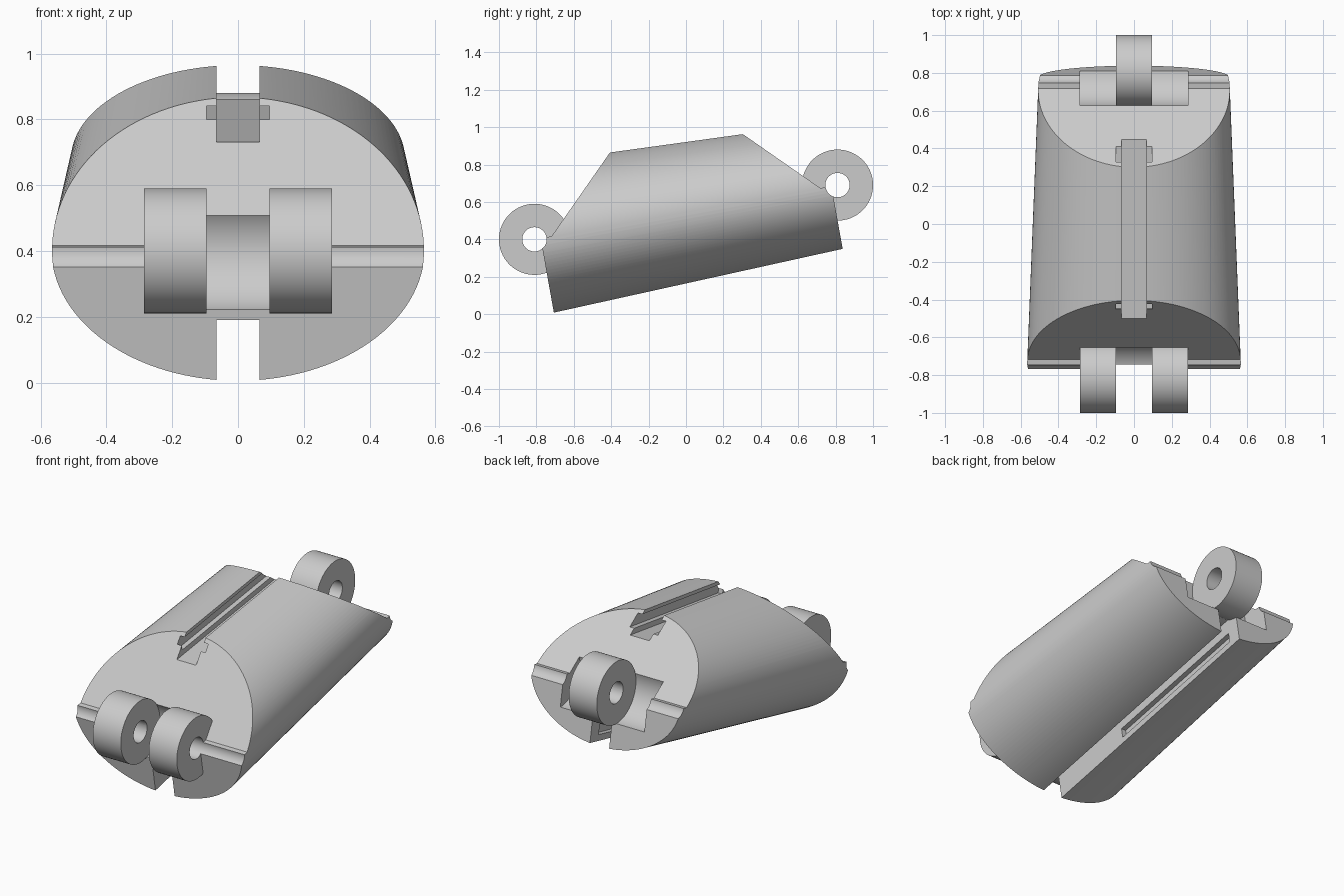
import bpy, bmesh
from math import sin, cos, pi, atan2
from mathutils import Matrix

if "Cube" in bpy.data.objects:
    bpy.data.objects.remove(bpy.data.objects["Cube"])

TILT = atan2(0.29, 1.62)
PLACE = Matrix.Translation((0, 0, 0.545)) @ Matrix.Rotation(TILT, 4, 'X')
HINGE, KNUCKLE_R, PIN_R = 0.823, 0.19, 0.065
END = 0.79

grey = bpy.data.materials.new("plain grey")
grey.use_nodes = True
GREY = (0.6, 0.6, 0.6, 1)
grey.diffuse_color = GREY
grey.node_tree.nodes["Principled BSDF"].inputs["Base Color"].default_value = GREY


def loft(name, first, last):
    """Closed solid between two matching rings of points."""
    bm = bmesh.new()
    a = [bm.verts.new(p) for p in first]
    b = [bm.verts.new(p) for p in last]
    bm.faces.new(a)
    bm.faces.new(b[::-1])
    for i in range(len(a)):
        j = (i + 1) % len(a)
        bm.faces.new((a[j], a[i], b[i], b[j]))
    bmesh.ops.recalc_face_normals(bm, faces=bm.faces)
    mesh = bpy.data.meshes.new(name)
    bm.to_mesh(mesh)
    bm.free()
    mesh.materials.append(grey)
    ob = bpy.data.objects.new(name, mesh)
    bpy.context.collection.objects.link(ob)
    return ob


def prism(name, profile, x0, x1):
    """Side profile (length, height) extruded across x."""
    return loft(name, [(x0, u, w) for u, w in profile], [(x1, u, w) for u, w in profile])


def circle(u, r, n=64):
    return [(u + r * cos(2 * pi * i / n), r * sin(2 * pi * i / n)) for i in range(n)]


def boolean(ob, cutter, operation='DIFFERENCE'):
    bpy.context.view_layer.objects.active = ob
    mod = ob.modifiers.new("cut", 'BOOLEAN')
    mod.object, mod.operation, mod.solver = cutter, operation, 'EXACT'
    bpy.ops.object.modifier_apply(modifier=mod.name)
    bpy.data.objects.remove(cutter)


def finish(ob):
    ob.matrix_world = PLACE
    bpy.ops.object.select_all(action='DESELECT')
    ob.select_set(True)
    bpy.context.view_layer.objects.active = ob
    bpy.ops.object.shade_smooth_by_angle(angle=0.5)


def half_height(u):
    return 0.375 - 0.04 * u


def ring(u, half_width, n=128):
    h = half_height(u)
    return [(half_width * cos(2 * pi * i / n), u, h * sin(2 * pi * i / n)) for i in range(n)]


def band(u0, u1, shallow, deep, side):
    """Profile following the tapered skin between two depths."""
    return [(u, side * (half_height(u) - d))
            for u, d in ((u0, shallow), (u1, shallow), (u1, deep), (u0, deep))]


# Tapered oval body with mitred upper ends
body = loft("body", ring(-END - 0.02, 0.568), ring(END + 0.02, 0.504))
half = [(END, -0.6), (END, 0), (0.73, 0), (0.13, 0.6)]
outline = half + [(-u, w) for u, w in reversed(half)]
boolean(body, prism("end_trim", outline, -0.7, 0.7), 'INTERSECT')

# Rounded pockets for the mating knuckles
boolean(body, prism("front_pocket", circle(-HINGE, KNUCKLE_R), -0.095, 0.095))
for s in (-1, 1):
    boolean(body, prism("back_pocket", circle(HINGE, KNUCKLE_R), s * 0.095, s * 0.285))

# Pin grooves across both ends
for s in (-1, 1):
    boolean(body, prism("pin_groove", circle(s * HINGE, PIN_R), -0.71, 0.71))

# Cord slots along top and bottom, each with an undercut
for u0, u1, shallow, deep, side, w in (
        (-0.9, 0.9, -0.1, 0.122, 1, 0.065),
        (-0.4, 0.9, 0.024, 0.09, 1, 0.095),
        (-0.9, 0.9, -0.1, 0.187, -1, 0.065),
        (-0.24, 0.71, 0.04, 0.1, -1, 0.095)):
    boolean(body, prism("slot", band(u0, u1, shallow, deep, side), -w, w))
finish(body)

# Knuckles with pin holes
for name, u, x0, x1 in (("front_knuckle_left", -HINGE, 0.095, 0.285),
                        ("front_knuckle_right", -HINGE, -0.285, -0.095),
                        ("back_knuckle", HINGE, -0.095, 0.095)):
    knuckle = prism(name, circle(u, KNUCKLE_R), x0, x1)
    boolean(knuckle, prism("pin_hole", circle(u, PIN_R), x0 - 0.1, x1 + 0.1))
    finish(knuckle)
